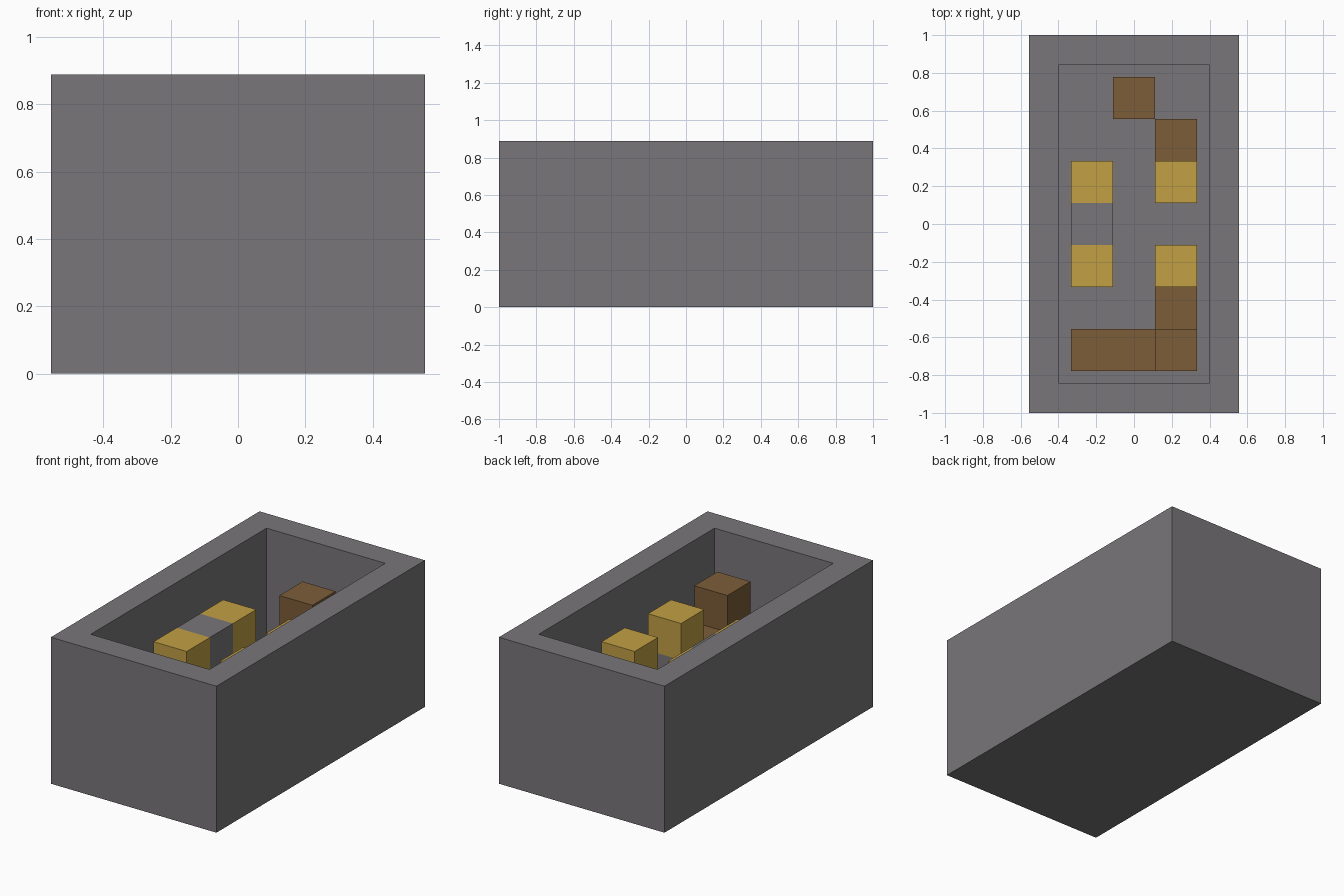
import bpy
import bmesh
from mathutils import Matrix

CELL = 2 / 9  # the whole model sits on a grid of equal cubes

cube = bpy.data.objects.get("Cube")
if cube:
    bpy.data.objects.remove(cube, do_unlink=True)


def make_material(name, color):
    mat = bpy.data.materials.new(name)
    mat.use_nodes = True
    mat.diffuse_color = color
    mat.node_tree.nodes["Principled BSDF"].inputs["Base Color"].default_value = color
    return mat


stone = make_material("stone_grey", (0.19, 0.18, 0.19, 1))
wood = make_material("wood_brown", (0.20, 0.11, 0.04, 1))
gold = make_material("gold_yellow", (0.54, 0.35, 0.06, 1))


def finish(name, bm, mat):
    mesh = bpy.data.meshes.new(name)
    bmesh.ops.recalc_face_normals(bm, faces=bm.faces)
    bm.to_mesh(mesh)
    bm.free()
    mesh.materials.append(mat)
    obj = bpy.data.objects.new(name, mesh)
    bpy.context.collection.objects.link(obj)
    return obj


def block(name, mat, column, row, bottom, top, width=1):
    """Box on the grid; column and row count from the middle cell."""
    size = Matrix.Diagonal((width * CELL, CELL, (top - bottom) * CELL, 1))
    place = Matrix.Translation(((column + (width - 1) / 2) * CELL, row * CELL,
                                (top + bottom) / 2 * CELL))
    bm = bmesh.new()
    bmesh.ops.create_cube(bm, size=1, matrix=place @ size)
    return finish(name, bm, mat)


# Outer box: inset the top face, then push it down to form the pit
bm = bmesh.new()
bmesh.ops.create_cube(bm, size=1, matrix=Matrix.Translation((0, 0, 2 * CELL))
                      @ Matrix.Diagonal((5 * CELL, 9 * CELL, 4 * CELL, 1)))
lid = max(bm.faces, key=lambda f: f.calc_center_median().z)
bmesh.ops.inset_individual(bm, faces=[lid], thickness=CELL)
pit = bmesh.ops.extrude_discrete_faces(bm, faces=[lid])["faces"][0]
bmesh.ops.translate(bm, verts=pit.verts, vec=(0, 0, -3 * CELL))
finish("stone_box", bm, stone)

# Gold blocks on stone pedestals, two on each side
for side, column in (("right", -1), ("left", 1)):
    for end, row in (("front", -1), ("back", 1)):
        block(f"{end}_{side}_pedestal", stone, column, row, 1, 2)
        block(f"{end}_{side}_gold_block", gold, column, row, 2, 3)

# Stone bridge between the gold blocks on the right
block("stone_bridge", stone, -1, 0, 1, 3)

# Wooden blocks at the ends
block("back_wood_block", wood, 0, 3, 1, 3)
block("back_wood_step", wood, 1, 2, 1, 2)
block("front_wood_step", wood, 1, -2, 1, 2)
block("front_wood_block", wood, 1, -3, 1, 3)
block("front_wood_bench", wood, -1, -3, 1, 2, width=2)
